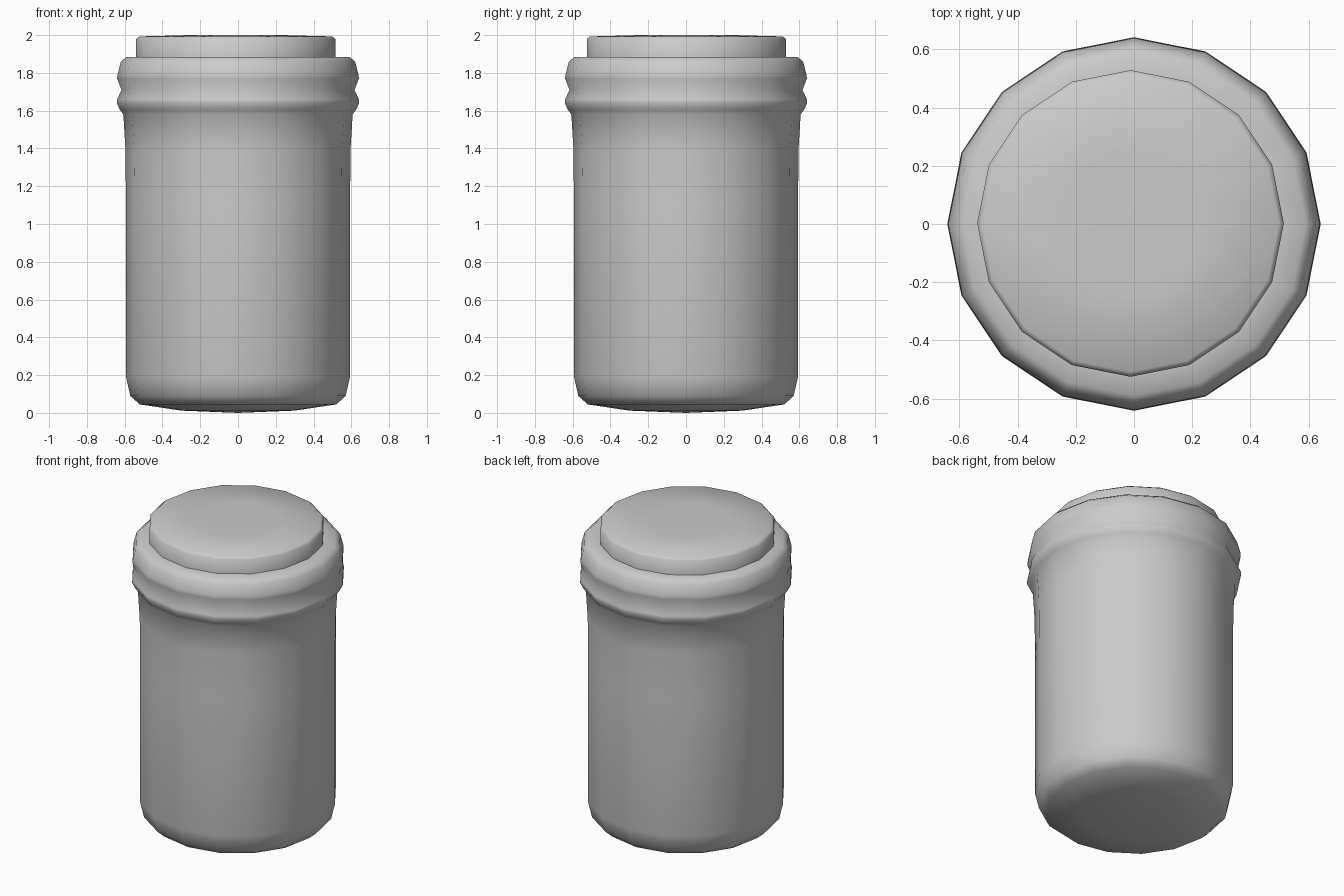
import bpy, bmesh, math

if "Cube" in bpy.data.objects:
    bpy.data.objects.remove(bpy.data.objects["Cube"])

SIDES = 16


def lathe(name, profile, centre=(0, 0), sharp=50):
    """Revolve (radius, z) points around a vertical axis; radius 0 makes a pole."""
    bm = bmesh.new()
    rings = []
    for r, z in profile:
        if r == 0:
            rings.append([bm.verts.new((centre[0], centre[1], z))])
        else:
            rings.append([bm.verts.new((centre[0] + r * math.cos(math.tau * i / SIDES),
                                        centre[1] + r * math.sin(math.tau * i / SIDES), z))
                          for i in range(SIDES)])
    for a, b in zip(rings, rings[1:]):
        for i in range(SIDES):
            j = (i + 1) % SIDES
            if len(a) == 1:
                bm.faces.new((a[0], b[j], b[i]))
            elif len(b) == 1:
                bm.faces.new((a[i], a[j], b[0]))
            else:
                bm.faces.new((a[i], a[j], b[j], b[i]))
    bmesh.ops.recalc_face_normals(bm, faces=bm.faces)
    mesh = bpy.data.meshes.new(name)
    bm.to_mesh(mesh)
    bm.free()
    obj = bpy.data.objects.new(name, mesh)
    bpy.context.collection.objects.link(obj)
    bpy.ops.object.select_all(action='DESELECT')
    obj.select_set(True)
    bpy.context.view_layer.objects.active = obj
    bpy.ops.object.shade_smooth_by_angle(angle=math.radians(sharp))
    return obj


# Jar body: slightly domed base, straight wall, ribbed collar, flat shoulder
lathe("jar_body", [
    (0, 0), (0.30, 0.012), (0.52, 0.045), (0.57, 0.09), (0.593, 0.19),
    (0.593, 1.10), (0.596, 1.40), (0.607, 1.58), (0.625, 1.605),
    (0.642, 1.64), (0.640, 1.66), (0.617, 1.71), (0.640, 1.77),
    (0.638, 1.79), (0.620, 1.86), (0.59, 1.885), (0.50, 1.885), (0, 1.885),
], sharp=80)

# Lid: short disc with a softened rim, set slightly off centre
lathe("lid", [
    (0.527, 1.87), (0.527, 1.98), (0.51, 1.993), (0.25, 2.0), (0, 2.0),
], centre=(-0.012, 0.002), sharp=60)
